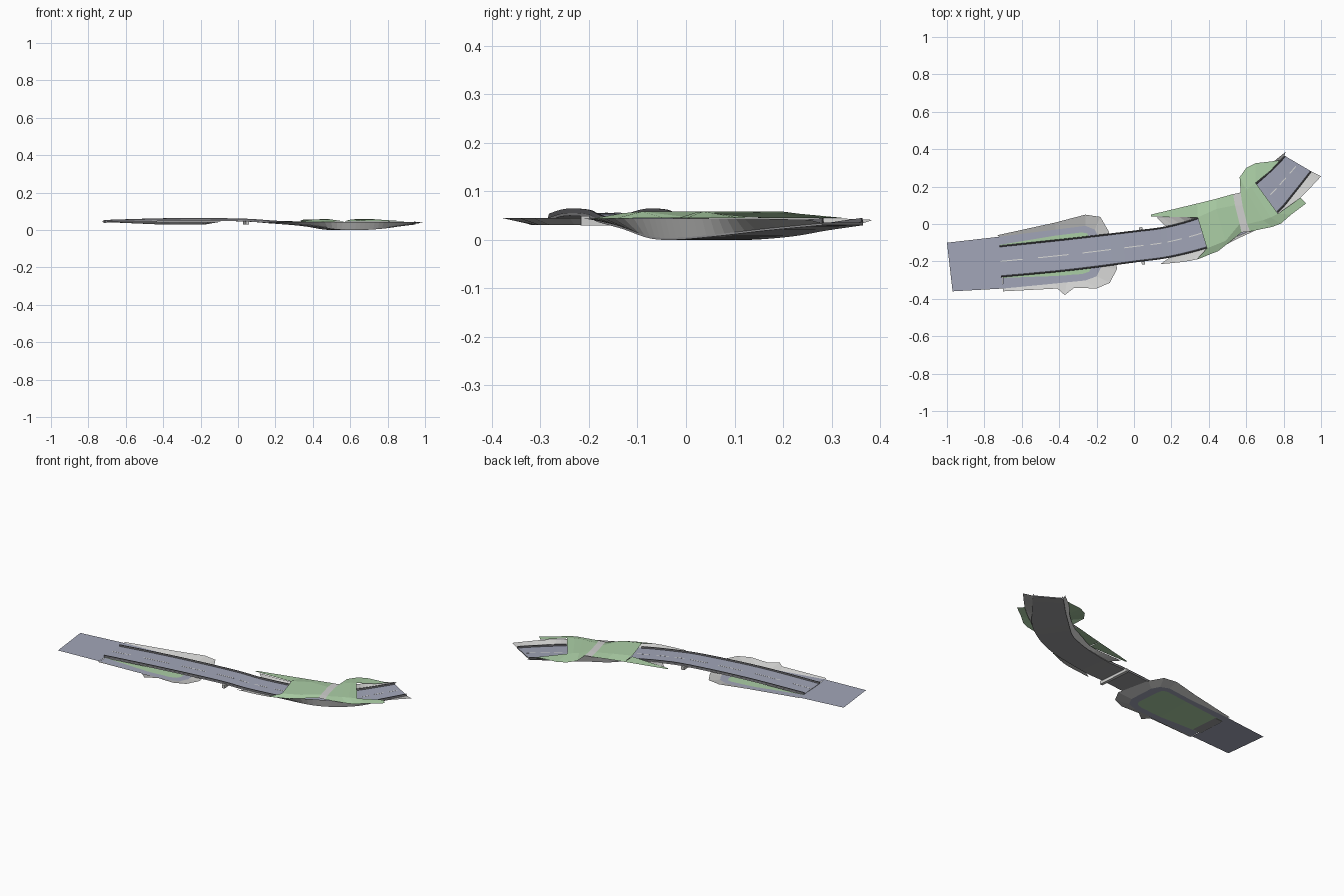
import bpy, bmesh
from mathutils import Vector as V

if "Cube" in bpy.data.objects:
    bpy.data.objects.remove(bpy.data.objects["Cube"])


def mat(name, c):
    m = bpy.data.materials.new(name)
    m.diffuse_color = (*c, 1)
    m.use_nodes = True
    m.node_tree.nodes["Principled BSDF"].inputs["Base Color"].default_value = m.diffuse_color
    return m


ASPHALT = mat("blue_grey_asphalt", (.36, .38, .48))
GRASS = mat("green_grass", (.41, .62, .38))
CONCRETE = mat("light_concrete", (.63, .63, .62))
UNDER = mat("grey_underside", (.33, .33, .34))
RAIL = mat("dark_barrier", (.12, .12, .13))
PAINT = mat("lane_paint", (.72, .72, .70))


def make(name, bm, mats, closed=False):
    bm.normal_update()
    if closed:
        bmesh.ops.recalc_face_normals(bm, faces=bm.faces[:])
    else:
        bmesh.ops.reverse_faces(bm, faces=[f for f in bm.faces if f.normal.z < 0])
    bm.normal_update()
    if len(mats) > 1:  # second material on everything that is not a top face
        for f in bm.faces:
            f.material_index = 0 if f.normal.z > .5 else 1
    me = bpy.data.meshes.new(name)
    bm.to_mesh(me)
    bm.free()
    for m in mats:
        me.materials.append(m)
    ob = bpy.data.objects.new(name, me)
    bpy.context.collection.objects.link(ob)
    return ob


def loft(name, rows, mats, closed=False):
    """Skin between rows of points; closed makes a capped solid tube."""
    bm = bmesh.new()
    vs = [[bm.verts.new(p) for p in r] for r in rows]
    n = len(rows[0])
    for a, b in zip(vs, vs[1:]):
        for i in range(n if closed else n - 1):
            j = (i + 1) % n
            bm.faces.new((a[i], a[j], b[j], b[i]))
    if closed:
        bm.faces.new(vs[0])
        bm.faces.new(vs[-1])
    return make(name, bm, mats, closed)


def spline(pts, n=5):
    """Smooth curve through the points."""
    out = []
    for i in range(len(pts) - 1):
        a, b, c, d = (V(pts[max(0, min(len(pts) - 1, i + k))]) for k in (-1, 0, 1, 2))
        for s in range(n):
            t = s / n
            out.append(.5 * (2 * b + (c - a) * t + (2 * a - 5 * b + 4 * c - d) * t * t
                             + (3 * b - a - 3 * c + d) * t ** 3))
    return out + [V(pts[-1])]


# Main carriageway: left edge, right edge and height along the route
ROUTE = [(-.72, -.115, -.71, -.285, .045), (-.36, -.077, -.34, -.25, .055),
         (0, -.035, .01, -.205, .053), (.17, -.012, .19, -.18, .042),
         (.34, .035, .39, -.13, .028), (.46, .09, .53, -.075, .009),
         (.55, .135, .65, -.02, .006), (.65, .22, .77, .06, .013),
         (.73, .29, .86, .165, .025), (.805, .365, .95, .28, .036)]
N = 5
L = spline([(r[0], r[1], r[4]) for r in ROUTE], N)
R = spline([(r[2], r[3], r[4]) for r in ROUTE], N)


def sweep(name, profile, mats, i0=0, i1=None):
    rows = [[l.lerp(r, u) + V((0, 0, dz)) for u, dz in profile]
            for l, r in list(zip(L, R))[i0:i1]]
    return loft(name, rows, mats, True)


sweep("main_carriageway", [(0, 0), (1, 0), (1, -.006), (0, -.006)], [ASPHALT, UNDER])

# Barriers on the bridge and on the far ramp
for side, u in (("left", 0), ("right", .95)):
    prof = [(u, -.001), (u + .05, -.001), (u + .035, .009), (u + .015, .009)]
    sweep(side + "_bridge_barrier", prof, [RAIL], 0, 4 * N + 1)
    sweep(side + "_ramp_barrier", prof, [RAIL], 7 * N, None)

# Dashed centre line
for k in range(0, len(L) - 2, 3):
    sweep("lane_dash", [(.485, .0002), (.515, .0002), (.515, .0008), (.485, .0008)],
          [PAINT], k, k + 3)

# Concrete side walls of the cutting and tunnel, from road edge up to the rim
RIM_L = [(.12, .035), (.33, .045), (.455, .1), (.545, .145), (.645, .228), (.72, .31), (.81, .385)]
RIM_R = [(.14, -.215), (.35, -.185), (.53, -.09), (.655, -.03), (.78, .05), (.89, .14), (1, .255)]
for name, edge, rim in (("left_cutting_wall", L, RIM_L), ("right_cutting_wall", R, RIM_R)):
    rim = spline([(x, y, .044 if i < 6 else .041) for i, (x, y) in enumerate(rim)], N)
    loft(name, [[e - V((0, 0, .002)), r] for e, r in zip(edge[3 * N:], rim)], [CONCRETE])

# Grass cover over the tunnel, with a path across the middle
p0 = [(.53, .16, .045), (.54, .1, .047), (.565, 0, .047), (.575, -.045, .045)]
p1 = [(.57, .168, .045), (.58, .1, .047), (.605, 0, .047), (.62, -.04, .045)]
loft("tunnel_cover_west",
     [[(.34, .11, .046), (.34, .035, .055), (.39, -.13, .055), (.335, -.19, .044)],
      [(.44, .135, .046), (.44, .08, .058), (.49, -.09, .058), (.45, -.145, .044)], p0], [GRASS])
loft("cover_path", [p0, p1], [CONCRETE])
loft("tunnel_cover_east",
     [p1, [(.565, .25, .045), (.6, .18, .056), (.69, .02, .056), (.74, -.015, .045)],
      [(.6, .3, .045), (.625, .2, .058), (.73, .035, .058), (.785, .002, .045)],
      [(.65, .325, .045), (.65, .22, .055), (.77, .055, .055), (.84, .05, .045)]], [GRASS])

# Grass verges beside the two portals
loft("verge_west", [[(.09, .05, .045), (.09, .04, .045)], [(.34, .11, .046), (.34, .035, .05)]], [GRASS])
loft("verge_north_east", [[(.65, .325, .045), (.65, .22, .055)], [(.78, .34, .045), (.73, .285, .046)]], [GRASS])
loft("verge_south_east", [[(.77, .055, .055), (.84, .05, .045)], [(.89, .14, .046), (.92, .11, .045)]], [GRASS])

# Approach road at ground level
loft("approach_road", [[(-1, -.1, .043), (-.97, -.36, .043)],
                       [(-.72, -.068, .043), (-.7, -.345, .043)]], [ASPHALT])

# Loop road that dips and turns back under the bridge: inner edge, outer edge, bank rim
LOOP = [(-.72, -.112, -.72, -.068, -.73, -.06), (-.42, -.062, -.42, -.03, -.42, .008),
        (-.28, -.045, -.26, -.01, -.26, .05), (-.25, -.05, -.21, -.03, -.18, .038),
        (-.24, -.07, -.185, -.075, -.135, -.04), (-.225, -.23, -.175, -.23, -.09, -.24),
        (-.24, -.255, -.2, -.28, -.13, -.315), (-.28, -.268, -.26, -.302, -.2, -.345),
        (-.32, -.27, -.31, -.307, -.32, -.341), (-.36, -.274, -.36, -.312, -.37, -.38),
        (-.42, -.278, -.42, -.318, -.41, -.345), (-.7, -.288, -.7, -.345, -.7, -.36)]


def low(x):
    return .03 + .013 * min(1, max(0, (-.42 - x) / .28))


inner = [(a, b, low(a)) for a, b, *_ in LOOP]
outer = [(r[2], r[3], low(r[2])) for r in LOOP]
bank = [(r[4], r[5], .045) for r in LOOP]
loft("loop_road", list(zip(inner, outer)), [ASPHALT])
loft("loop_bank", list(zip(outer, bank)), [CONCRETE])
loft("loop_island", [[inner[i], inner[-1 - i]] for i in range(6)], [GRASS])

# Bridge pier
bm = bmesh.new()
bmesh.ops.create_cube(bm, size=1)
pier = make("bridge_pier", bm, [CONCRETE], True)
pier.scale = (.018, .2, .02)
pier.location = (.043, -.117, .039)
pier.rotation_euler.z = .08
